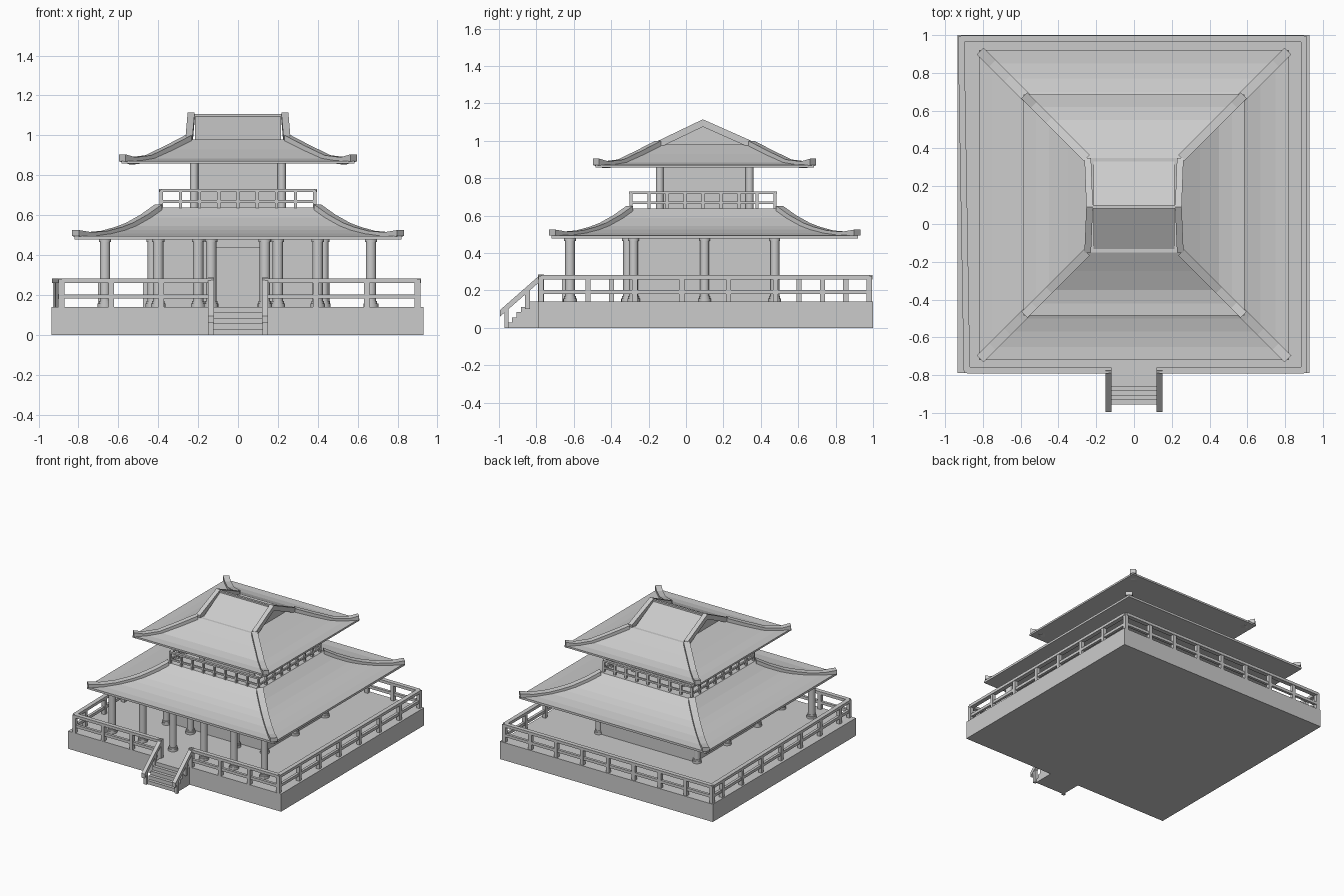
import bpy, bmesh, math
from mathutils import Vector, Matrix

if "Cube" in bpy.data.objects:
    bpy.data.objects.remove(bpy.data.objects["Cube"])

stone = bpy.data.materials.new("plain grey")
stone.diffuse_color = (0.6, 0.6, 0.6, 1)
stone.use_nodes = True
stone.node_tree.nodes["Principled BSDF"].inputs["Base Color"].default_value = stone.diffuse_color
CY = 0.1   # centre of the building in y


def finish(name, bm, smooth=False):
    bmesh.ops.recalc_face_normals(bm, faces=bm.faces)
    me = bpy.data.meshes.new(name)
    bm.to_mesh(me)
    bm.free()
    me.materials.append(stone)
    ob = bpy.data.objects.new(name, me)
    bpy.context.collection.objects.link(ob)
    if smooth:
        bpy.ops.object.select_all(action='DESELECT')
        ob.select_set(True)
        bpy.context.view_layer.objects.active = ob
        bpy.ops.object.shade_smooth_by_angle(angle=math.radians(35))
    return ob


def add_box(bm, x0, x1, y0, y1, z0, z1):
    m = Matrix.Translation(((x0 + x1) / 2, (y0 + y1) / 2, (z0 + z1) / 2))
    bmesh.ops.create_cube(bm, size=1, matrix=m @ Matrix.Diagonal((x1 - x0, y1 - y0, z1 - z0, 1)))


def box(name, *dims):
    bm = bmesh.new()
    add_box(bm, *dims)
    return finish(name, bm)


def add_strip(bm, path, side, width, depth):
    """Sweep a bar whose top centre follows the path."""
    s = Vector(side).normalized() * width / 2
    d = Vector((0, 0, -depth))
    rings = []
    for p in path:
        p = Vector(p)
        rings.append([bm.verts.new(v) for v in (p - s, p + s, p + s + d, p - s + d)])
    for a, b in zip(rings, rings[1:]):
        for i in range(4):
            j = (i + 1) % 4
            bm.faces.new((a[i], a[j], b[j], b[i]))
    bm.faces.new(rings[0])
    bm.faces.new(rings[-1][::-1])


def fence(name, a, b, n, z0, rails, bar, post, offset=0.0):
    """Posts from a to b with horizontal rails; rails holds top heights."""
    bm = bmesh.new()
    a, b = Vector(a), Vector(b)
    along = (b - a).normalized()
    side = (-along.y, along.x, 0)
    for k, z in enumerate(rails):
        add_strip(bm, [(a.x, a.y, z), (b.x, b.y, z)], side, bar * (1.3 if k == 0 else 0.8), bar * 0.85)
    spots = {0.0, 1.0} | {(i + offset) / n for i in range(n + 1) if i + offset <= n}
    for t in spots:
        p = a.lerp(b, t)
        add_box(bm, p.x - post / 2, p.x + post / 2, p.y - post / 2, p.y + post / 2, z0, rails[0] - 0.005)
    return finish(name, bm)


def column(name, x, y, r, z0, z1, base=True):
    bm = bmesh.new()
    parts = [(r, z0, z1)]
    if base:
        parts += [(r * 1.4, z0, z0 + 0.018), (r * 1.2, z0 + 0.018, z0 + 0.03), (r * 1.2, z1 - 0.02, z1)]
    for rad, lo, hi in parts:
        bmesh.ops.create_cone(bm, cap_ends=True, segments=16, radius1=rad, radius2=rad, depth=hi - lo,
                              matrix=Matrix.Translation((x, y, (lo + hi) / 2)))
    return finish(name, bm, True)


def roof(name, profile, soffit):
    """Square concave roof: profile lists (half width, height) from eave to top."""
    bm = bmesh.new()
    rings = []
    for h, z in [(profile[0][0], soffit)] + profile:
        rings.append([bm.verts.new((sx * h, CY + sy * h, z)) for sx, sy in ((-1, -1), (1, -1), (1, 1), (-1, 1))])
    for a, b in zip(rings, rings[1:]):
        for i in range(4):
            j = (i + 1) % 4
            bm.faces.new((a[i], a[j], b[j], b[i]))
    bm.faces.new(rings[0])
    bm.faces.new(rings[-1])
    return finish(name, bm)


def hips(name, path, width, depth):
    bm = bmesh.new()
    for sx in (-1, 1):
        for sy in (-1, 1):
            add_strip(bm, [(sx * h, CY + sy * h, z) for h, z in path], (-sy, sx, 0), width, depth)
    return finish(name, bm)


# Platform
box("platform", -0.935, 0.93, -0.79, 1.0, 0, 0.14)

# Front stairs with handrails
bm = bmesh.new()
for i in range(5):
    add_box(bm, -0.13, 0.13, -0.955 + 0.024 * i, -0.785, 0, 0.028 * (i + 1))
finish("stairs", bm)
for s, side in ((-1, "left"), (1, "right")):
    bm = bmesh.new()
    x = 0.135 * s
    add_strip(bm, [(x, -0.995, 0.095), (x, -0.775, 0.288)], (1, 0, 0), 0.03, 0.035)
    add_box(bm, x - 0.012, x + 0.012, -0.97, -0.948, 0, 0.1)
    add_box(bm, x - 0.012, x + 0.012, -0.86, -0.835, 0.1, 0.2)
    add_box(bm, x - 0.015, x + 0.015, -0.79, -0.76, 0.14, 0.285)
    finish(side + "_stair_rail", bm)

# Terrace fence
R = (0.282, 0.203)
fence("terrace_fence_front_left", (-0.885, -0.775), (-0.135, -0.775), 3, 0.14, R, 0.026, 0.028)
fence("terrace_fence_front_right", (0.135, -0.775), (0.9, -0.775), 3, 0.14, R, 0.026, 0.028)
fence("terrace_fence_back", (-0.915, 0.98), (0.9, 0.98), 8, 0.14, R, 0.026, 0.028)
fence("terrace_fence_right", (0.9, -0.775), (0.9, 0.98), 7, 0.14, R, 0.026, 0.028)
fence("terrace_fence_left", (-0.885, -0.775), (-0.915, 0.98), 7, 0.14, R, 0.026, 0.028, 0.5)

# Lower hall
box("lower_hall_walls", -0.42, 0.42, -0.26, 0.485, 0.14, 0.485)
box("front_door", -0.12, 0.12, -0.268, -0.259, 0.14, 0.44)
for s, side in ((-1, "left"), (1, "right")):
    for i, x in enumerate((0.135, 0.4, 0.667)):
        column(f"{side}_porch_column_{i + 1}", s * x, -0.62, 0.026, 0.14, 0.485)
    for y, part in ((-0.28, "front"), (0.1, "middle"), (0.475, "back")):
        column(f"{side}_{part}_wall_column", s * 0.43, y, 0.024, 0.14, 0.485)
    column(side + "_door_column", s * 0.2, -0.31, 0.026, 0.14, 0.485)

# Lower roof
roof("lower_roof", [(0.82, 0.495), (0.75, 0.496), (0.67, 0.507), (0.6, 0.525), (0.545, 0.546),
                    (0.47, 0.588), (0.4, 0.638)], 0.478)
hips("lower_roof_hips", [(0.815, 0.525), (0.75, 0.514), (0.67, 0.521), (0.6, 0.54), (0.545, 0.561),
                         (0.47, 0.603), (0.4, 0.653)], 0.05, 0.03)

# Balcony railing
B, c = 0.385, 0.09
pts = [(-B, c - B), (B, c - B), (B, c + B), (-B, c + B)]
for i, part in enumerate(("front", "right", "back", "left")):
    fence("balcony_rail_" + part, pts[i], pts[(i + 1) % 4], 8, 0.625, (0.73, 0.675), 0.016, 0.016)

# Upper hall
box("upper_hall_walls", -0.22, 0.22, -0.13, 0.33, 0.63, 0.87)
for x in (-0.22, 0.22):
    for y in (-0.14, 0.34):
        column(f"upper_{'left' if x < 0 else 'right'}_{'front' if y < 0 else 'back'}_column",
               x, y, 0.021, 0.63, 0.87, False)

# Upper roof
roof("upper_roof", [(0.585, 0.872), (0.52, 0.873), (0.45, 0.885), (0.35, 0.93), (0.25, 0.98)], 0.858)
hips("upper_roof_hips", [(0.58, 0.905), (0.53, 0.89), (0.45, 0.9), (0.35, 0.948), (0.25, 1.0)], 0.045, 0.035)

# Gabled top with its ridge and edge strips
bm = bmesh.new()
ends = [[bm.verts.new((x, y, z)) for y, z in ((CY - 0.25, 0.97), (CY + 0.25, 0.97), (CY - 0.01, 1.1))]
        for x in (-0.215, 0.215)]
bm.faces.new(ends[0])
bm.faces.new(ends[1])
for i in range(3):
    j = (i + 1) % 3
    bm.faces.new((ends[0][i], ends[0][j], ends[1][j], ends[1][i]))
finish("gable_roof", bm)
bm = bmesh.new()
for s in (-1, 1):
    add_strip(bm, [(s * 0.245, CY - 0.25, 1.0), (s * 0.235, CY - 0.01, 1.115), (s * 0.245, CY + 0.25, 1.0)],
              (1, 0, 0), 0.035, 0.04)
finish("gable_edge_strips", bm)
box("roof_ridge", -0.225, 0.225, 0.082, 0.1, 1.08, 1.108)
